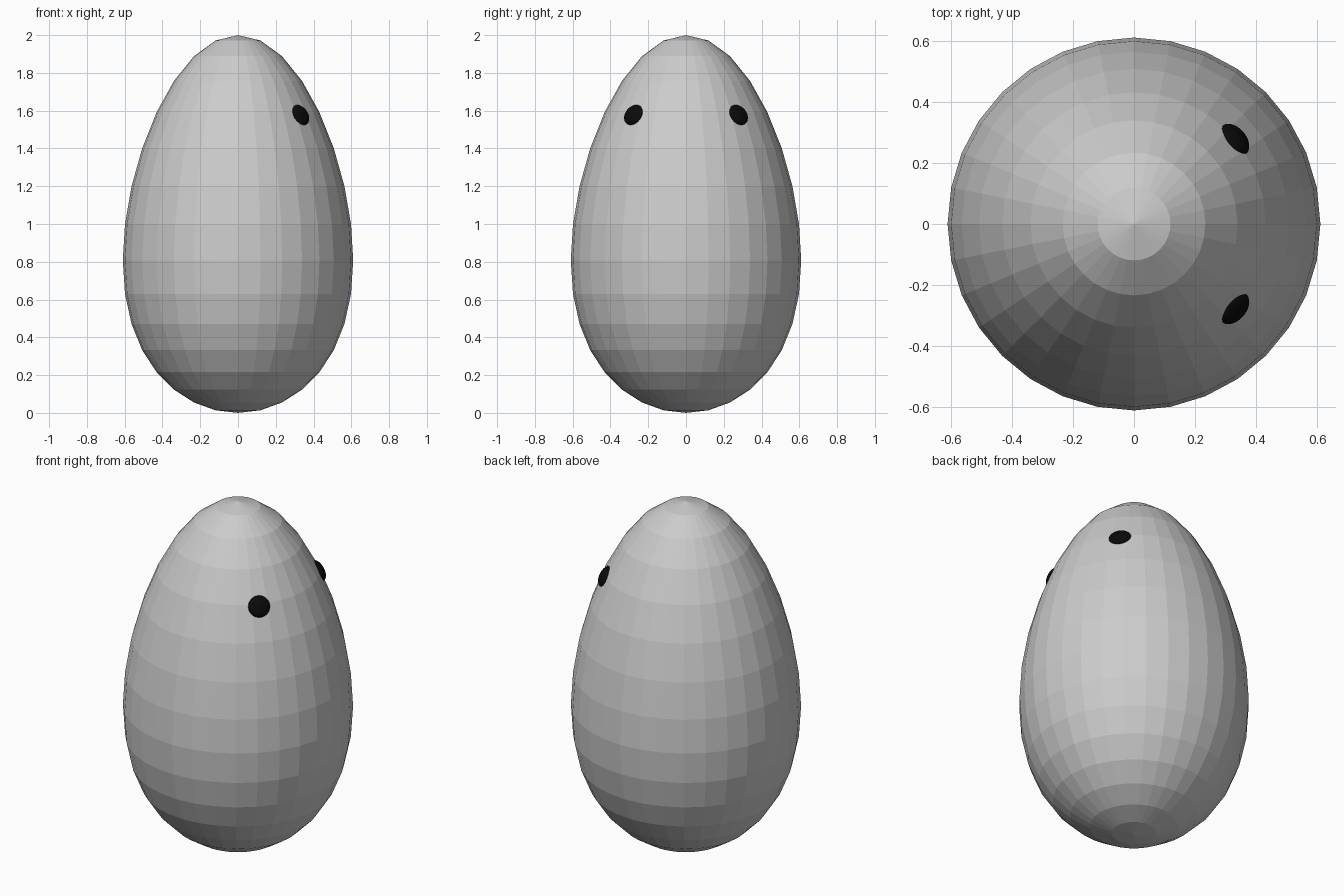
import bpy
import math
from mathutils import Vector

if "Cube" in bpy.data.objects:
    bpy.data.objects.remove(bpy.data.objects["Cube"])

# Egg-shaped body: a 32 x 16 sphere stretched towards the top
bpy.ops.mesh.primitive_uv_sphere_add(segments=32, ring_count=16, radius=1)
body = bpy.context.object
body.name = "egg_body"
for v in body.data.vertices:
    c = v.co.z
    v.co.x *= 0.61
    v.co.y *= 0.61
    v.co.z = 0.807 + 0.945 * c + 0.193 * c**2 + 0.055 * c**3

# Black material for the eyes
black = bpy.data.materials.new("black")
black.diffuse_color = (0.003, 0.003, 0.003, 1)
black.use_nodes = True
black.node_tree.nodes["Principled BSDF"].inputs["Base Color"].default_value = black.diffuse_color

# Two flattened domes set into the shell, facing along its surface normal
azimuth, tilt, reach = math.radians(40), math.radians(30), 0.428
for name, side in (("left_eye", 1), ("right_eye", -1)):
    cx, sy = math.cos(azimuth), side * math.sin(azimuth)
    normal = Vector((cx * math.cos(tilt), sy * math.cos(tilt), math.sin(tilt)))
    bpy.ops.mesh.primitive_uv_sphere_add(segments=32, ring_count=16, radius=1)
    eye = bpy.context.object
    eye.name = name
    eye.location = (reach * cx, reach * sy, 1.577)
    eye.rotation_euler = normal.to_track_quat('Z', 'Y').to_euler()
    eye.scale = (0.06, 0.06, 0.03)
    eye.data.materials.append(black)
